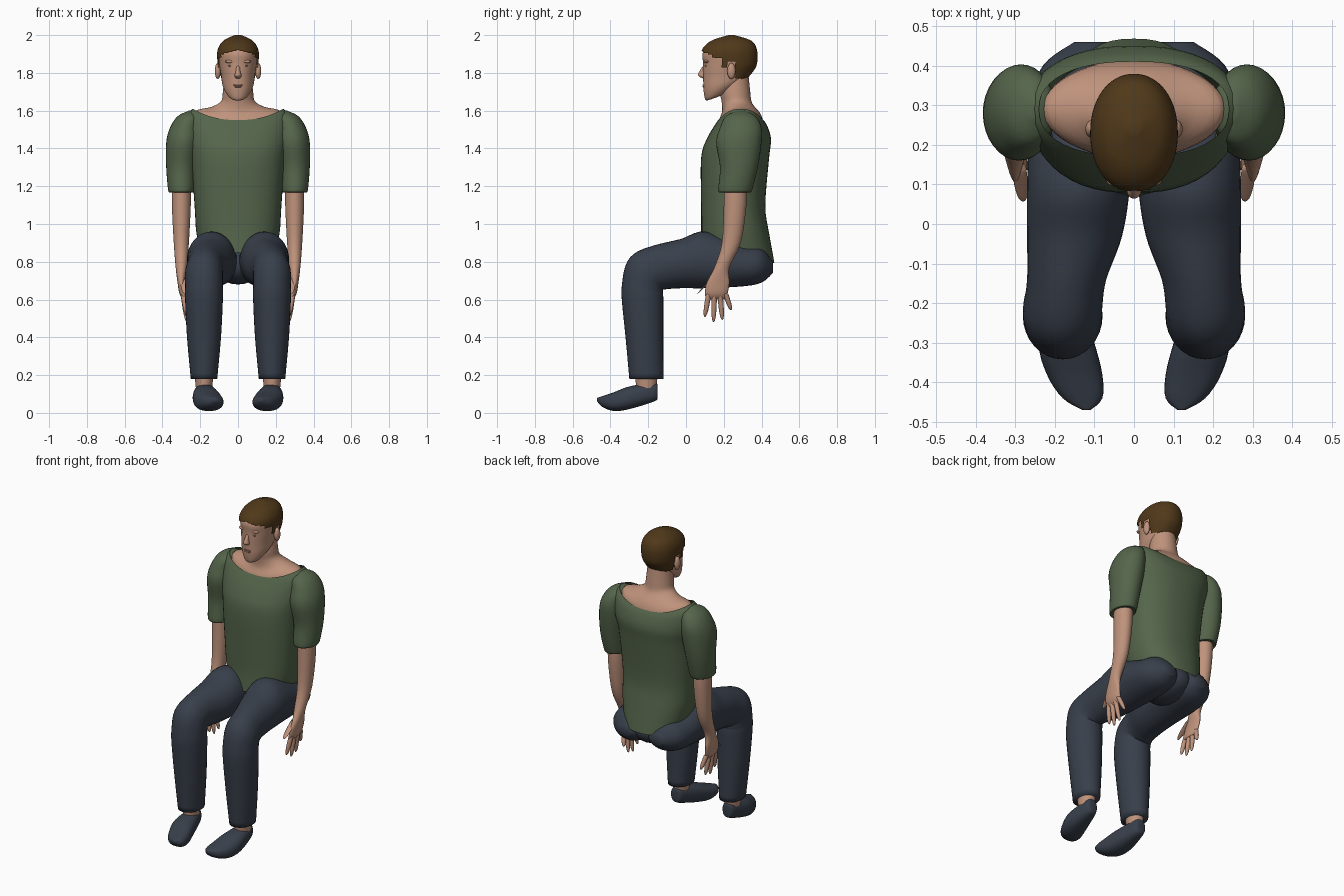
import bpy, bmesh, math
from mathutils import Matrix, Vector

cube = bpy.data.objects.get("Cube")
if cube:
    bpy.data.objects.remove(cube, do_unlink=True)


def material(name, red, green, blue):
    mat = bpy.data.materials.new(name)
    mat.use_nodes = True
    colour = (red, green, blue, 1)
    mat.diffuse_color = colour
    mat.node_tree.nodes["Principled BSDF"].inputs["Base Color"].default_value = colour
    return mat


shirt_green = material("shirt green", red=.09, green=.13, blue=.07)
trouser_navy = material("trouser navy", red=.04, green=.05, blue=.07)
skin = material("skin", red=.52, green=.29, blue=.2)
hair_brown = material("hair brown", red=.08, green=.04, blue=.01)
lip_rose = material("lip rose", red=.4, green=.19, blue=.14)
eye_grey = material("eye grey", red=.3, green=.24, blue=.2)


def finish(bm, name, mat, mirror):
    bmesh.ops.recalc_face_normals(bm, faces=bm.faces)
    mesh = bpy.data.meshes.new(name)
    bm.to_mesh(mesh)
    bm.free()
    mesh.materials.append(mat)
    mesh.shade_smooth()
    part = bpy.data.objects.new(name, mesh)
    bpy.context.collection.objects.link(part)
    if mirror:
        part.modifiers.new("mirror", "MIRROR").use_mirror_merge = False


def ring(x=0, y=0, z=0, wide=.1, deep=.1, lean=0, sag=0):
    """Oval cross-section; lean lifts its front edge, sag lowers front and back."""
    return x, y, z, wide, deep, lean, sag


def smooth_path(rings, steps):
    """Catmull-Rom interpolation between the rings."""
    last = len(rings) - 1
    for i in range(last):
        four = rings[max(i - 1, 0)], rings[i], rings[i + 1], rings[min(i + 2, last)]
        for k in range(steps):
            t = k / steps
            yield [b + t * ((c - a) + t * ((2 * a - 5 * b + 4 * c - d)
                   + t * (3 * (b - c) + d - a))) / 2 for a, b, c, d in zip(*four)]
    yield rings[last]


def loft(name, mat, rings, mirror=False, power=2, sides=32, steps=4, caps=True, keep=None):
    bm = bmesh.new()
    loops = []
    for x, y, z, wide, deep, lean, sag in smooth_path(rings, steps):
        lean = math.radians(lean)
        loop = []
        for i in range(sides):
            turn = math.tau * i / sides
            cosine, sine = math.cos(turn), math.sin(turn)
            across = math.copysign(abs(cosine) ** (2 / power), cosine) * wide
            ahead = math.copysign(abs(sine) ** (2 / power), sine) * deep
            loop.append(bm.verts.new((x + across, y - ahead * math.cos(lean),
                                      z + ahead * math.sin(lean) - sag * sine * sine)))
        loops.append(loop)
    for low, high in zip(loops, loops[1:]):
        for i in range(sides):
            bm.faces.new((low[i - 1], low[i], high[i], high[i - 1]))
    if caps:
        bm.faces.new(loops[0])
        bm.faces.new(loops[-1])
    if keep:
        unwanted = [f for f in bm.faces if not keep(f.calc_center_median())]
        bmesh.ops.delete(bm, geom=unwanted, context="FACES")
    finish(bm, name, mat, mirror)


def ball(name, mat, centre, size, mirror=False):
    bm = bmesh.new()
    shape = Matrix.Translation(centre) @ Matrix.Diagonal((*size, 1))
    bmesh.ops.create_uvsphere(bm, u_segments=20, v_segments=12, radius=1, matrix=shape)
    finish(bm, name, mat, mirror)


# Shirt body, open at the hem and at the sagging neckline
loft("shirt_body", shirt_green, [
    ring(y=.27, z=.82, wide=.19, deep=.2, lean=8),
    ring(y=.26, z=.95, wide=.22, deep=.18),
    ring(y=.25, z=1.1, wide=.23, deep=.17),
    ring(y=.26, z=1.35, wide=.25, deep=.18),
    ring(y=.28, z=1.46, wide=.27, deep=.17, sag=.01),
    ring(y=.29, z=1.57, wide=.27, deep=.14, sag=.05),
    ring(y=.29, z=1.61, wide=.24, deep=.12, sag=.06)],
    power=2.3, sides=48, caps=False)

# Sleeves, rounded over the shoulder
loft("sleeves", shirt_green, [
    ring(x=.3, y=.26, z=1.17, wide=.06, deep=.08),
    ring(x=.3, y=.26, z=1.18, wide=.07, deep=.09),
    ring(x=.3, y=.28, z=1.3, wide=.08, deep=.1),
    ring(x=.29, y=.28, z=1.43, wide=.09, deep=.12),
    ring(x=.28, y=.29, z=1.51, wide=.08, deep=.11),
    ring(x=.26, y=.29, z=1.57, wide=.06, deep=.08),
    ring(x=.25, y=.29, z=1.6, wide=.01, deep=.02)], mirror=True)

# Trouser legs: thigh, knee and shin in one sweep
loft("trouser_legs", trouser_navy, [
    ring(x=.11, y=.46, z=.77, wide=.04, deep=.03, lean=90),
    ring(x=.12, y=.4, z=.78, wide=.11, deep=.09, lean=90),
    ring(x=.13, y=.3, z=.78, wide=.13, deep=.11, lean=90),
    ring(x=.14, y=.1, z=.81, wide=.13, deep=.15, lean=90),
    ring(x=.15, y=-.03, z=.79, wide=.12, deep=.13, lean=90),
    ring(x=.17, y=-.14, z=.77, wide=.1, deep=.12, lean=75),
    ring(x=.18, y=-.21, z=.74, wide=.1, deep=.12, lean=45),
    ring(x=.18, y=-.23, z=.67, wide=.1, deep=.11, lean=12),
    ring(x=.18, y=-.23, z=.6, wide=.1, deep=.11),
    ring(x=.18, y=-.22, z=.4, wide=.09, deep=.1),
    ring(x=.18, y=-.21, z=.18, wide=.07, deep=.09)], mirror=True, steps=5)
ball("trouser_seat", trouser_navy, centre=(0, .29, .78), size=(.13, .16, .1))

# Ankles and shoes
loft("ankles", skin, [
    ring(x=.18, y=-.21, z=.1, wide=.04, deep=.05),
    ring(x=.18, y=-.21, z=.2, wide=.05, deep=.06)], mirror=True)
loft("shoes", trouser_navy, [
    ring(x=.18, y=-.15, z=.11, wide=.02, deep=.03, lean=90),
    ring(x=.18, y=-.17, z=.11, wide=.04, deep=.05, lean=90),
    ring(x=.17, y=-.3, z=.08, wide=.07, deep=.06, lean=90),
    ring(x=.15, y=-.38, z=.06, wide=.07, deep=.05, lean=90),
    ring(x=.13, y=-.44, z=.06, wide=.05, deep=.03, lean=90),
    ring(x=.12, y=-.47, z=.07, wide=.01, deep=.01, lean=90)], mirror=True, power=2.4)

# Forearms running into the palms
loft("arms", skin, [
    ring(x=.3, y=.26, z=1.25, wide=.05, deep=.06),
    ring(x=.3, y=.26, z=1.1, wide=.05, deep=.06),
    ring(x=.3, y=.24, z=.9, wide=.04, deep=.05),
    ring(x=.3, y=.19, z=.77, wide=.03, deep=.04),
    ring(x=.3, y=.17, z=.69, wide=.02, deep=.06),
    ring(x=.29, y=.16, z=.63, wide=.02, deep=.06),
    ring(x=.28, y=.16, z=.6, wide=.01, deep=.05)], mirror=True)


def finger(name, base, tip, radius, lean=0):
    base, tip = Vector(base), Vector(tip)
    rings = []
    for along in (0, .5, .8, .95, 1):
        x, y, z = base.lerp(tip, along)
        girth = radius * math.sqrt(1.02 - along ** 4)
        rings.append(ring(x, y, z, girth, girth, lean))
    loft(name, skin, rings, mirror=True, sides=12)


# Fingers fan out below the palm, thumbs point forward
finger("thumbs", base=(.29, .14, .71), tip=(.28, .06, .63), radius=.018, lean=-35)
for i, name in enumerate(("index", "middle", "ring", "little")):
    finger(name + "_fingers", base=(.29, .12 + .03 * i, .63),
           tip=(.27, .1 + .046 * i, .48 + .02 * (i - 1.2) ** 2), radius=.014)

# Bare shoulders and neck
loft("neck", skin, [
    ring(y=.29, z=1.47, wide=.2, deep=.13),
    ring(y=.29, z=1.59, wide=.23, deep=.12, sag=.05),
    ring(y=.29, z=1.62, wide=.14, deep=.1, sag=.03),
    ring(y=.27, z=1.65, wide=.09, deep=.08, sag=.01),
    ring(y=.26, z=1.7, wide=.08, deep=.08),
    ring(y=.26, z=1.8, wide=.07, deep=.07)], sides=48)

# Head, from the sloping jaw to the crown
skull = [
    ring(y=.16, z=1.67, wide=.02, deep=.03, lean=-20),
    ring(y=.17, z=1.68, wide=.05, deep=.07, lean=-20),
    ring(y=.2, z=1.73, wide=.08, deep=.11, lean=-15),
    ring(y=.22, z=1.79, wide=.09, deep=.13, lean=-7),
    ring(y=.23, z=1.85, wide=.1, deep=.14),
    ring(y=.23, z=1.91, wide=.1, deep=.14),
    ring(y=.24, z=1.96, wide=.07, deep=.1),
    ring(y=.24, z=1.99, wide=.01, deep=.01)]
loft("head", skin, skull, power=2.1, sides=48)


def above_hairline(point):
    if point.y < .14:
        return point.z > 1.92 - abs(point.x) / 4
    if point.y < .19:
        return point.z > 1.88
    if point.y < .22:
        return point.z > 1.83
    return point.z > (1.86 if point.y < .26 else 1.77)


# Hair: a slightly thicker shell kept above the hairline
shell = [ring(x, y, z + .01 * (z > 1.9), wide + .008, deep + .006, lean)
         for x, y, z, wide, deep, lean, sag in skull]
loft("hair", hair_brown, shell, power=2.1, sides=96, steps=12, keep=above_hairline)

# Face
loft("nose", skin, [
    ring(y=.11, z=1.85, wide=.01, deep=.01),
    ring(y=.09, z=1.81, wide=.012, deep=.018),
    ring(y=.085, z=1.785, wide=.018, deep=.02),
    ring(y=.1, z=1.77, wide=.01, deep=.01)], sides=20)
ball("brows", skin, centre=(.04, .11, 1.86), size=(.03, .016, .009), mirror=True)
ball("eyes", eye_grey, centre=(.037, .107, 1.837), size=(.015, .009, .006), mirror=True)
ball("upper_lip", lip_rose, centre=(0, .1, 1.736), size=(.027, .013, .005))
ball("lower_lip", lip_rose, centre=(0, .1, 1.727), size=(.023, .013, .006))
ball("chin", skin, centre=(0, .12, 1.69), size=(.03, .02, .02))
ball("ears", skin, centre=(.107, .24, 1.81), size=(.016, .022, .042), mirror=True)
